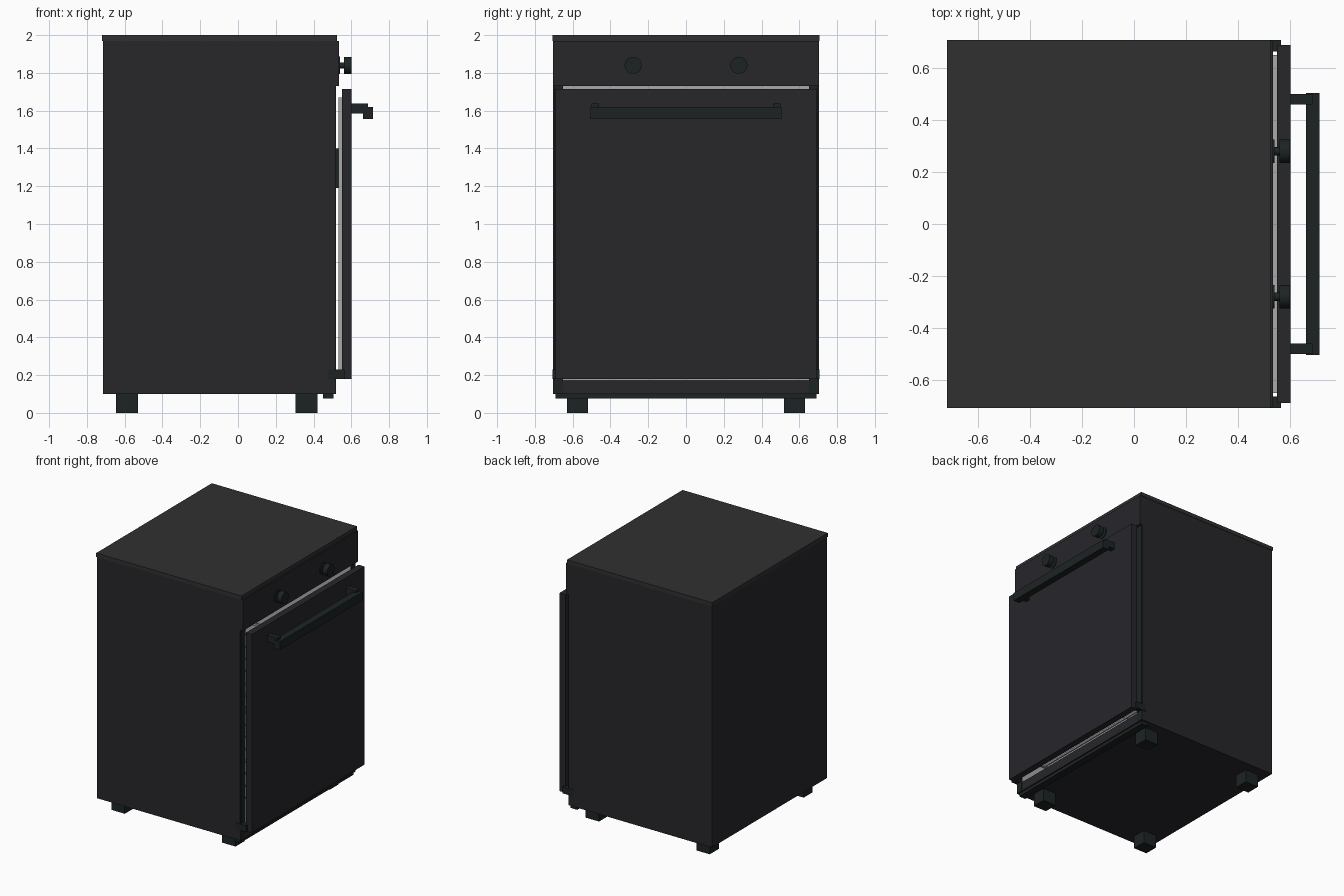
import bpy
from math import radians

if "Cube" in bpy.data.objects:
    bpy.data.objects.remove(bpy.data.objects["Cube"])


def material(name, r, g, b):
    m = bpy.data.materials.new(name)
    m.diffuse_color = (r, g, b, 1)
    m.use_nodes = True
    m.node_tree.nodes["Principled BSDF"].inputs["Base Color"].default_value = m.diffuse_color
    return m


BODY = material("body_charcoal", 0.020, 0.019, 0.023)
TOP = material("top_grey", 0.030, 0.030, 0.030)
TRIM = material("trim_black", 0.012, 0.017, 0.017)
STEEL = material("liner_steel", 0.40, 0.40, 0.40)


def box(name, x, y, z, mat):
    """Box from (min, max) ranges on each axis."""
    bpy.ops.mesh.primitive_cube_add(size=1, location=[sum(r) / 2 for r in (x, y, z)])
    o = bpy.context.object
    o.name = name
    o.scale = [r[1] - r[0] for r in (x, y, z)]
    bpy.ops.object.transform_apply(location=False, rotation=False, scale=True)
    o.data.materials.append(mat)
    return o


def pair(name, x, y, z, mat):
    """Box and its mirror image across y = 0."""
    box(name + "_left", x, y, z, mat)
    box(name + "_right", x, (-y[1], -y[0]), z, mat)


def disc(name, x, y, z, radius, mat):
    """Cylinder along x."""
    bpy.ops.mesh.primitive_cylinder_add(
        vertices=32, radius=radius, depth=x[1] - x[0],
        location=(sum(x) / 2, y, z), rotation=(0, radians(90), 0))
    o = bpy.context.object
    o.name = name
    o.data.materials.append(mat)
    bpy.ops.object.shade_smooth_by_angle()


# Cabinet shell, open towards the door
box("cabinet_back", (-0.715, -0.66), (-0.705, 0.705), (0.10, 1.97), BODY)
box("cabinet_floor", (-0.66, 0.51), (-0.705, 0.705), (0.10, 0.165), BODY)
box("cabinet_ceiling", (-0.66, 0.51), (-0.705, 0.705), (1.74, 1.97), BODY)
pair("cabinet_side", (-0.66, 0.51), (0.66, 0.705), (0.165, 1.74), BODY)
box("worktop", (-0.72, 0.525), (-0.708, 0.708), (1.97, 2.0), TOP)

# Steel tub lining
box("tub_back", (-0.66, -0.65), (-0.66, 0.66), (0.165, 1.74), STEEL)
box("tub_floor", (-0.65, 0.51), (-0.65, 0.65), (0.165, 0.175), STEEL)
box("tub_ceiling", (-0.65, 0.51), (-0.65, 0.65), (1.73, 1.74), STEEL)
pair("tub_side", (-0.65, 0.51), (0.65, 0.66), (0.165, 1.74), STEEL)

# Seal around the opening
pair("door_seal", (0.51, 0.518), (0.65, 0.70), (0.10, 1.73), TRIM)
box("lower_front_strip", (0.51, 0.516), (-0.705, 0.705), (0.10, 0.172), BODY)

# Two wire racks inside the tub
for label, z in (("lower", 0.35), ("upper", 1.05)):
    pair(label + "_rack_rail", (-0.6, 0.46), (0.61, 0.625), (z, z + 0.015), STEEL)
    for i in range(10):
        x = -0.6 + i * 0.116
        box(f"{label}_rack_wire_{i}", (x, x + 0.012), (-0.62, 0.62), (z, z + 0.012), STEEL)

# Control panel with two knobs
box("control_panel", (0.51, 0.535), (-0.705, 0.705), (1.73, 1.97), BODY)
for side, y in (("left", 0.28), ("right", -0.28)):
    disc("knob_base_" + side, (0.534, 0.541), y, 1.84, 0.046, TRIM)
    disc("knob_stem_" + side, (0.54, 0.565), y, 1.84, 0.016, TRIM)
    disc("knob_" + side, (0.56, 0.60), y, 1.84, 0.045, TRIM)

# Door, inner panel, dispenser and hinges
box("door", (0.55, 0.602), (-0.69, 0.69), (0.18, 1.715), BODY)
box("door_inner_panel", (0.532, 0.55), (-0.65, 0.65), (0.22, 1.67), STEEL)
box("detergent_dispenser", (0.515, 0.533), (-0.18, 0.18), (1.19, 1.40), TRIM)
pair("door_hinge", (0.475, 0.565), (0.665, 0.708), (0.18, 0.23), TRIM)

# Handle bar on two brackets
box("handle_bar", (0.662, 0.715), (-0.505, 0.505), (1.555, 1.62), TRIM)
pair("handle_bracket", (0.60, 0.688), (0.46, 0.50), (1.585, 1.638), TRIM)

# Kick strip and feet
box("kick_strip", (0.45, 0.506), (-0.69, 0.69), (0.075, 0.102), TRIM)
for end, x in (("back", (-0.645, -0.53)), ("front", (0.305, 0.42))):
    pair(end + "_foot", x, (0.52, 0.63), (0.0, 0.102), TRIM)
